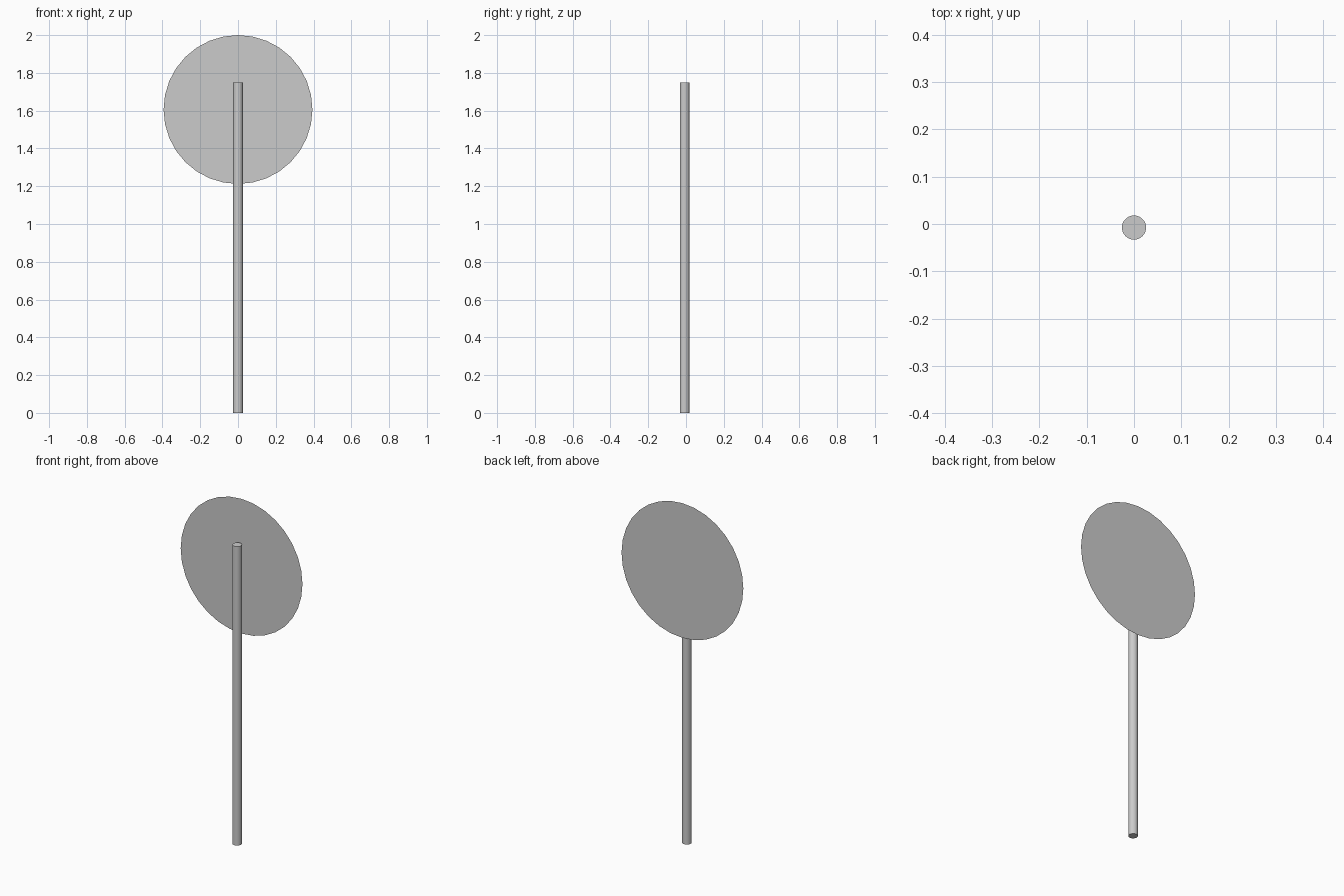
import bpy
from math import radians

if "Cube" in bpy.data.objects:
    bpy.data.objects.remove(bpy.data.objects["Cube"])

POLE_H, POLE_R, POLE_Y = 1.748, 0.0255, -0.0075
DISC_R, DISC_Y = 0.394, 0.033

# Round upright post
bpy.ops.mesh.primitive_cylinder_add(vertices=32, radius=POLE_R, depth=POLE_H,
                                    location=(0, POLE_Y, POLE_H / 2))
bpy.context.object.name = "pole"

# Flat round sign panel behind the post, a single sheet
bpy.ops.mesh.primitive_circle_add(vertices=32, radius=DISC_R, fill_type='NGON',
                                  location=(0, DISC_Y, 2 - DISC_R),
                                  rotation=(radians(90), 0, 0))
bpy.context.object.name = "sign_disc"
